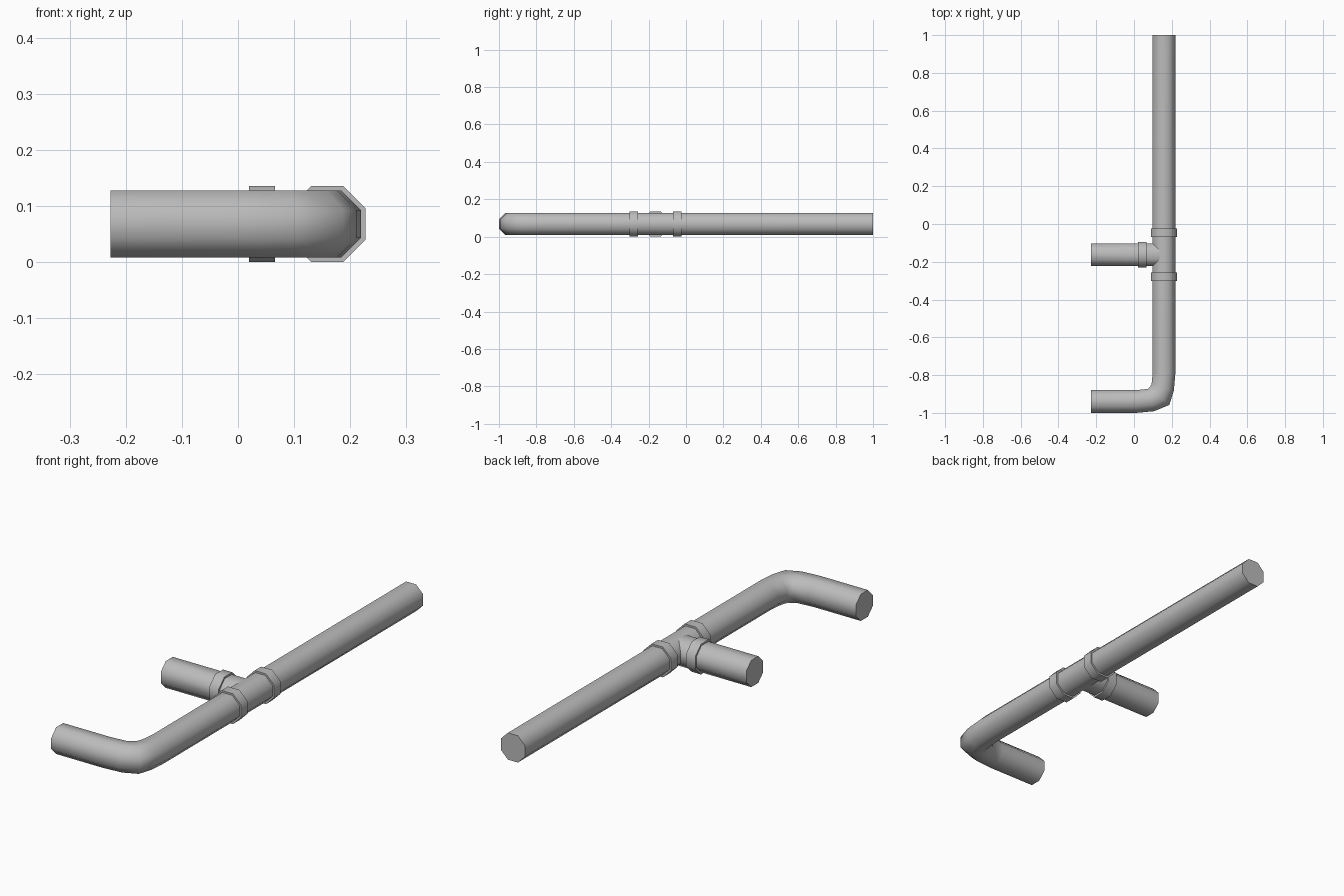
import bpy, bmesh, math
from mathutils import Vector

if "Cube" in bpy.data.objects:
    bpy.data.objects.remove(bpy.data.objects["Cube"])

SIDES = 8
PIPE, COLLAR = 0.06, 0.068      # half-width across flats
RUN_X, TEE_Y, ARM_Y, END_X, Z = 0.159, -0.163, -0.94, -0.227, 0.068

grey = bpy.data.materials.new("pipe grey")
grey.use_nodes = True
colour = (0.5, 0.5, 0.5, 1)
grey.diffuse_color = colour
grey.node_tree.nodes["Principled BSDF"].inputs["Base Color"].default_value = colour


def sweep(name, rings, half, mitre=False):
    """Octagonal tube through rings of (x, y, heading in degrees, sideways stretch)."""
    bm = bmesh.new()
    loops = []
    radius = half / math.cos(math.pi / SIDES)
    for x, y, heading, stretch in rings:
        a = math.radians(heading)
        side = Vector((-math.sin(a), math.cos(a), 0))
        loop = []
        for i in range(SIDES):
            t = (i + 0.5) * math.tau / SIDES
            p = Vector((x, y, Z)) + side * math.cos(t) * radius * stretch
            p.z += math.sin(t) * radius
            loop.append(bm.verts.new(p))
        loops.append(loop)
    for a, b in zip(loops, loops[1:]):
        for i in range(SIDES):
            j = (i + 1) % SIDES
            bm.faces.new((a[i], a[j], b[j], b[i]))
    bm.faces.new(loops[0])
    if mitre:   # the last ring is cut to fit against the run
        for v in loops[-1]:
            v.co.x -= abs(v.co.y - TEE_Y)
    else:
        bm.faces.new(loops[-1])
    bmesh.ops.recalc_face_normals(bm, faces=bm.faces)
    mesh = bpy.data.meshes.new(name)
    bm.to_mesh(mesh)
    bm.free()
    obj = bpy.data.objects.new(name, mesh)
    bpy.context.collection.objects.link(obj)
    mesh.materials.append(grey)
    bpy.ops.object.select_all(action="DESELECT")
    obj.select_set(True)
    bpy.context.view_layer.objects.active = obj
    bpy.ops.object.shade_smooth_by_angle(angle=math.radians(60))
    return obj


# Main pipe: front arm, bend, long run to the back
sweep("main_pipe", [
    (END_X, ARM_Y, 0, 1),
    (0.01, ARM_Y, 0, 1),
    (0.09, -0.932, 15, 1.02),
    (0.137, -0.908, 45, 1.18),
    (0.152, -0.865, 75, 1.02),
    (RUN_X, -0.79, 90, 1),
    (RUN_X, 1.0, 90, 1),
], PIPE)

# Side branch mitred into the run
sweep("branch_pipe", [(END_X, TEE_Y, 0, 1), (RUN_X, TEE_Y, 0, 1)], PIPE, mitre=True)

# Collars around the tee
for name, sign in (("front_collar", -1), ("back_collar", 1)):
    y = TEE_Y + sign * 0.117
    sweep(name, [(RUN_X, y - 0.023, 90, 1), (RUN_X, y + 0.023, 90, 1)], COLLAR)
sweep("branch_collar", [(0.02, TEE_Y, 0, 1), (0.066, TEE_Y, 0, 1)], COLLAR)
